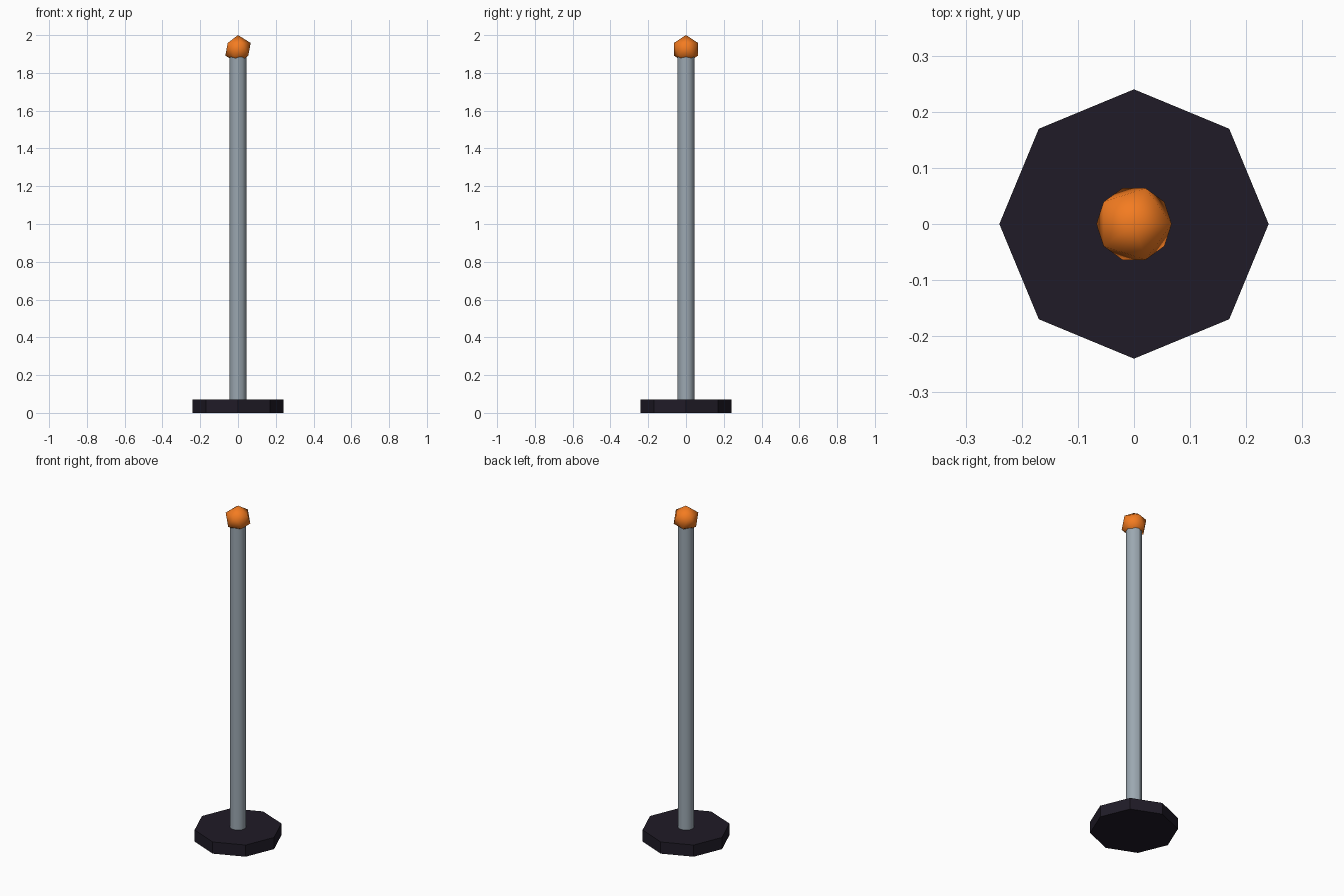
import bpy

if "Cube" in bpy.data.objects:
    bpy.data.objects.remove(bpy.data.objects["Cube"])


def paint(obj, name, color):
    mat = bpy.data.materials.new(name)
    mat.diffuse_color = (*color, 1)
    mat.use_nodes = True
    mat.node_tree.nodes["Principled BSDF"].inputs["Base Color"].default_value = mat.diffuse_color
    obj.data.materials.append(mat)


def cylinder(name, sides, radius, z0, z1):
    bpy.ops.mesh.primitive_cylinder_add(vertices=sides, radius=radius, depth=z1 - z0,
                                        location=(0, 0, (z0 + z1) / 2))
    obj = bpy.context.object
    obj.name = name
    return obj


# Octagonal foot plate
base = cylinder("base", 8, 0.24, 0, 0.07)
paint(base, "dark", (0.014, 0.011, 0.02))

# Slim round pole, its top hidden inside the finial
pole = cylinder("pole", 12, 0.045, 0.05, 1.9)
bpy.ops.object.shade_smooth_by_angle()
paint(pole, "steel", (0.33, 0.39, 0.44))

# Faceted ball on top
bpy.ops.mesh.primitive_ico_sphere_add(subdivisions=1, radius=0.075, location=(0, 0, 1.925))
ball = bpy.context.object
ball.name = "finial"
bpy.ops.object.shade_smooth()
paint(ball, "orange", (0.9, 0.2, 0.015))
